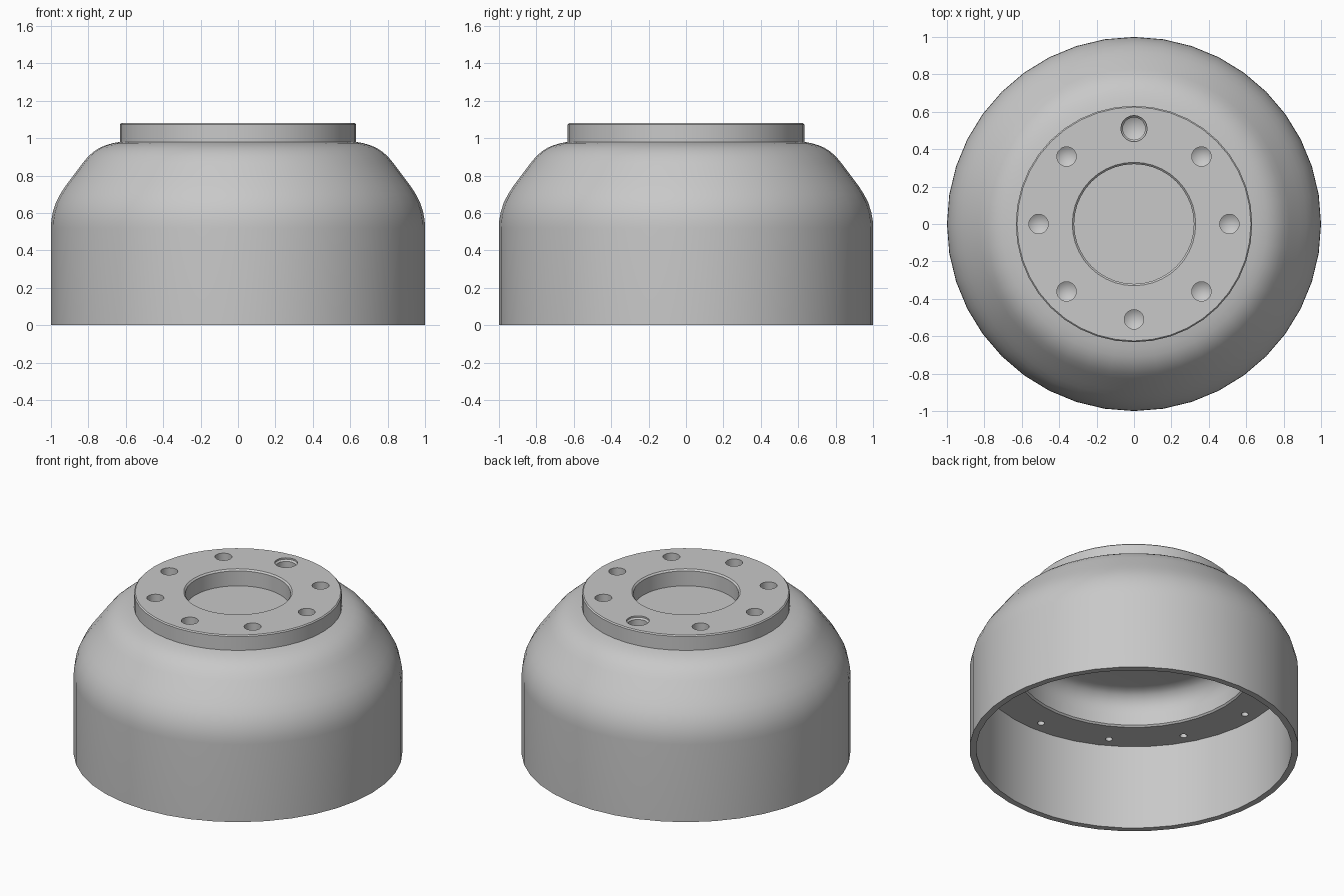
import bpy, bmesh
from math import cos, sin, pi, radians

SEGMENTS = 40

default = bpy.data.objects.get("Cube")
if default:
    bpy.data.objects.remove(default, do_unlink=True)

metal = bpy.data.materials.new("grey metal")
metal.use_nodes = True
grey = (0.58, 0.58, 0.58, 1)
metal.diffuse_color = grey
metal.node_tree.nodes["Principled BSDF"].inputs["Base Color"].default_value = grey


def lathe(bm, profile, segments, centre=(0, 0)):
    """Revolve (radius, height) points and cap both ends; a zero radius makes a tip."""
    rings = []
    for r, z in profile:
        if r == 0:
            rings.append([bm.verts.new((*centre, z))] * segments)
        else:
            rings.append([bm.verts.new((centre[0] + r * cos(2 * pi * i / segments),
                                        centre[1] + r * sin(2 * pi * i / segments), z))
                          for i in range(segments)])
    for a, b in zip(rings, rings[1:]):
        for i in range(segments):
            j = (i + 1) % segments
            corners = dict.fromkeys((a[i], a[j], b[j], b[i]))
            bm.faces.new(list(corners))
    for ring in (rings[0], rings[-1]):
        if len(set(ring)) > 2:
            bm.faces.new(ring)


def finish(bm, name):
    bmesh.ops.recalc_face_normals(bm, faces=bm.faces[:])
    mesh = bpy.data.meshes.new(name)
    bm.to_mesh(mesh)
    bm.free()
    mesh.materials.append(metal)
    obj = bpy.data.objects.new(name, mesh)
    bpy.context.collection.objects.link(obj)
    return obj


# Hollow drum: pocket, flange, shoulder, skirt, inner ledge and flat-topped inner recess
pocket = [(0.32, 0.97), (0.32, 1.07), (0.33, 1.08)]
flange = [(0.625, 1.08), (0.632, 1.073), (0.632, 0.98)]
shoulder = [(0.67, 0.973), (0.71, 0.961), (0.74, 0.948), (0.77, 0.929), (0.80, 0.903),
            (0.83, 0.867), (0.89, 0.787), (0.922, 0.745), (0.951, 0.70), (0.974, 0.655),
            (0.99, 0.605), (0.998, 0.56), (1.0, 0.52)]
skirt = [(1.0, 0), (0.96, 0), (0.96, 0.57)]
recess = [(0.725, 0.57), (0.715, 0.58), (0.715, 0.66), (0.71, 0.70), (0.695, 0.735),
          (0.67, 0.765), (0.64, 0.782), (0.60, 0.79), (0.30, 0.79)]
bm = bmesh.new()
lathe(bm, pocket + flange + shoulder + skirt + recess, SEGMENTS)
drum = finish(bm, "drum_shell")

# Drilled holes: eight in the flange, the rear one wider, and twelve in the ledge
bm = bmesh.new()
for k in range(8):
    a = k * pi / 4
    centre = (0.51 * cos(a), 0.51 * sin(a))
    if k == 2:
        hole = [(0, 0.94), (0.06, 0.975), (0.06, 1.06), (0.07, 1.07), (0.07, 1.12)]
    else:
        hole = [(0, 0.945), (0.052, 0.98), (0.052, 1.12)]
    lathe(bm, hole, 20, centre)
for k in range(12):
    a = k * pi / 6
    lathe(bm, [(0.022, 0.53), (0.022, 0.63), (0, 0.642)], 16,
          (0.88 * cos(a), 0.88 * sin(a)))
cutter = finish(bm, "hole_cutter")
cutter.hide_render = True

bpy.ops.object.select_all(action='DESELECT')
bpy.context.view_layer.objects.active = drum
drum.select_set(True)
cut = drum.modifiers.new("holes", 'BOOLEAN')
cut.operation = 'DIFFERENCE'
cut.solver = 'EXACT'
cut.object = cutter
bpy.ops.object.modifier_apply(modifier=cut.name)
bpy.data.objects.remove(cutter, do_unlink=True)

bpy.ops.object.shade_smooth_by_angle(angle=radians(28))
